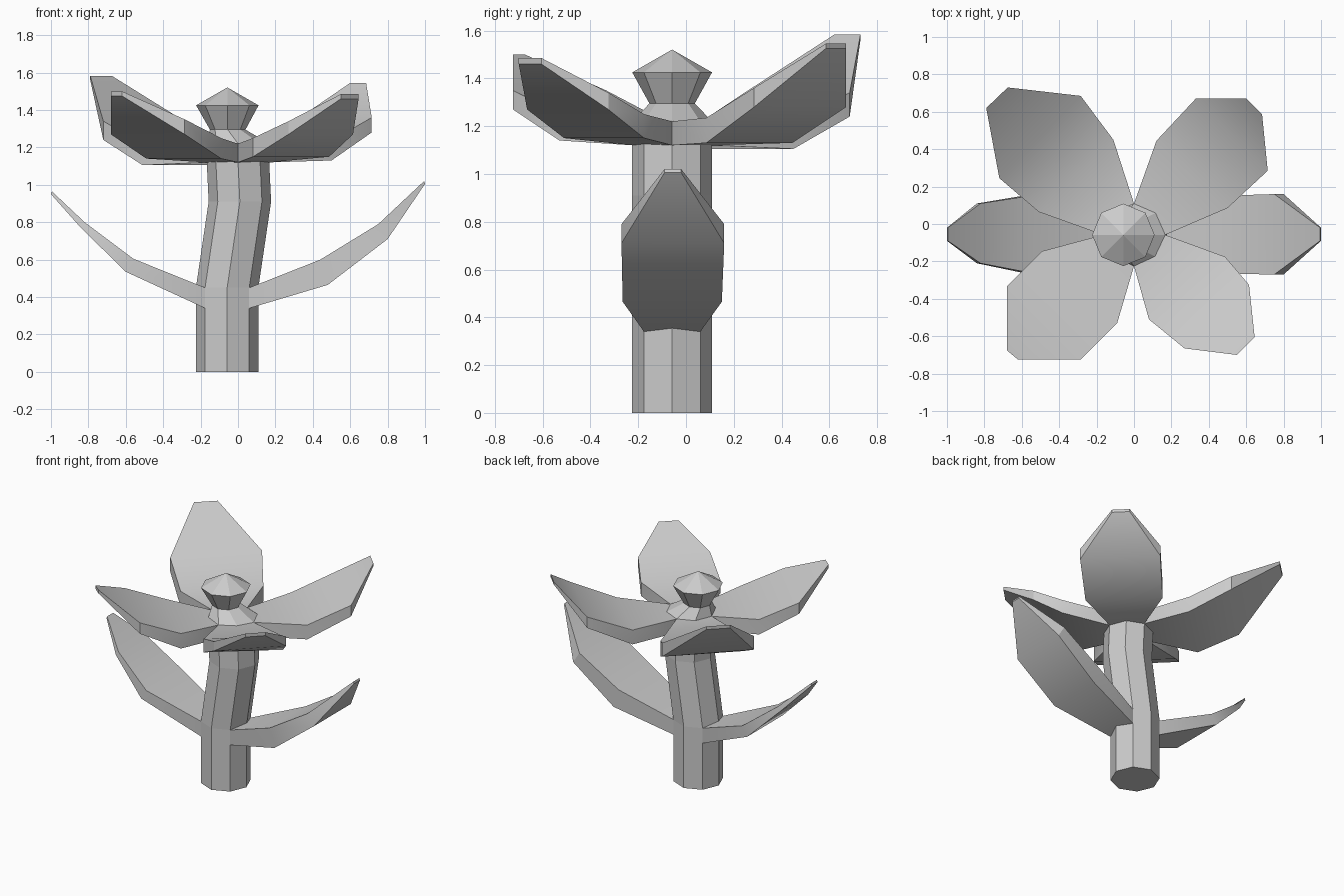
import bpy, bmesh, math

if "Cube" in bpy.data.objects:
    bpy.data.objects.remove(bpy.data.objects["Cube"])


def loft(name, rings, smooth=False):
    """Skin a list of equal-length vertex rings and cap both ends."""
    bm = bmesh.new()
    vs = [[bm.verts.new(p) for p in ring] for ring in rings]
    n = len(rings[0])
    for a, b in zip(vs, vs[1:]):
        for i in range(n):
            j = (i + 1) % n
            bm.faces.new((a[i], a[j], b[j], b[i]))
    bm.faces.new(vs[0][::-1])
    bm.faces.new(vs[-1])
    bmesh.ops.remove_doubles(bm, verts=bm.verts, dist=1e-5)
    bmesh.ops.recalc_face_normals(bm, faces=bm.faces)
    mesh = bpy.data.meshes.new(name)
    bm.to_mesh(mesh)
    bm.free()
    ob = bpy.data.objects.new(name, mesh)
    bpy.context.collection.objects.link(ob)
    if smooth:
        bpy.ops.object.select_all(action='DESELECT')
        ob.select_set(True)
        bpy.context.view_layer.objects.active = ob
        bpy.ops.object.shade_smooth_by_angle(angle=math.radians(30))
    return ob


CY = -0.058


def octagon(cx, z, r):
    return [(cx + r * math.cos(k * math.pi / 4), CY + r * math.sin(k * math.pi / 4), z)
            for k in range(8)]


# Bent eight-sided stem
R = 0.167
loft("stem", [octagon(-0.058, 0, R), octagon(-0.058, 0.34, R), octagon(-0.058, 0.45, R),
              octagon(0.01, 0.91, R), octagon(0, 1.12, R), octagon(0, 1.22, R)])

# Flower centre: narrow neck, flared rim, pointed cap
loft("flower_centre", [octagon(0, 1.22, R), octagon(-0.055, 1.295, 0.095),
                       octagon(-0.057, 1.425, R), octagon(-0.057, 1.52, 0.001)])


# Leaves: each section is (x bottom, z bottom, x top, z top, y min, y max)
def leaf(name, sections):
    loft(name, [[(xb, y0, zb), (xb, y1, zb), (xt, y1, zt), (xt, y0, zt)]
                for xb, zb, xt, zt, y0, y1 in sections], True)


leaf("leaf_right", [(0.06, 0.34, 0.06, 0.45, -0.176, 0.06),
                    (0.48, 0.465, 0.44, 0.60, -0.265, 0.15),
                    (0.80, 0.71, 0.75, 0.79, -0.27, 0.16),
                    (1.0, 1.005, 0.995, 1.02, -0.09, -0.02)])
leaf("leaf_left", [(-0.176, 0.34, -0.176, 0.45, -0.176, 0.06),
                   (-0.60, 0.535, -0.56, 0.605, -0.26, 0.15),
                   (-0.84, 0.77, -0.82, 0.80, -0.21, 0.11),
                   (-1.0, 0.95, -0.995, 0.965, -0.09, -0.02)])


# Petals: each section is (side point xy, other side xy, z bottom, z top)
def petal(name, sx, sy, sections):
    root = ((sx * R, CY), (0, CY + sy * R), 1.12, 1.22)
    loft(name, [[(*a, zb), (*b, zb), (*b, zt), (*a, zt)]
                for a, b, zb, zt in [root] + sections], True)


petal("petal_back_right", 1, 1, [((0.50, 0.085), (0.12, 0.445), 1.13, 1.235),
                                 ((0.715, 0.285), (0.33, 0.67), 1.28, 1.36),
                                 ((0.685, 0.585), (0.60, 0.67), 1.525, 1.545)])
petal("petal_back_left", -1, 1, [((-0.51, 0.065), (-0.11, 0.45), 1.105, 1.22),
                                 ((-0.72, 0.245), (-0.285, 0.685), 1.24, 1.34),
                                 ((-0.79, 0.62), (-0.675, 0.73), 1.56, 1.583)])
petal("petal_front_left", -1, -1, [((-0.49, -0.145), (-0.09, -0.53), 1.14, 1.25),
                                   ((-0.68, -0.335), (-0.285, -0.725), 1.27, 1.35),
                                   ((-0.68, -0.675), (-0.62, -0.725), 1.475, 1.5)])
petal("petal_front_right", 1, -1, [((0.487, -0.175), (0.08, -0.51), 1.15, 1.25),
                                   ((0.615, -0.325), (0.27, -0.665), 1.27, 1.34),
                                   ((0.645, -0.605), (0.55, -0.70), 1.46, 1.485)])
